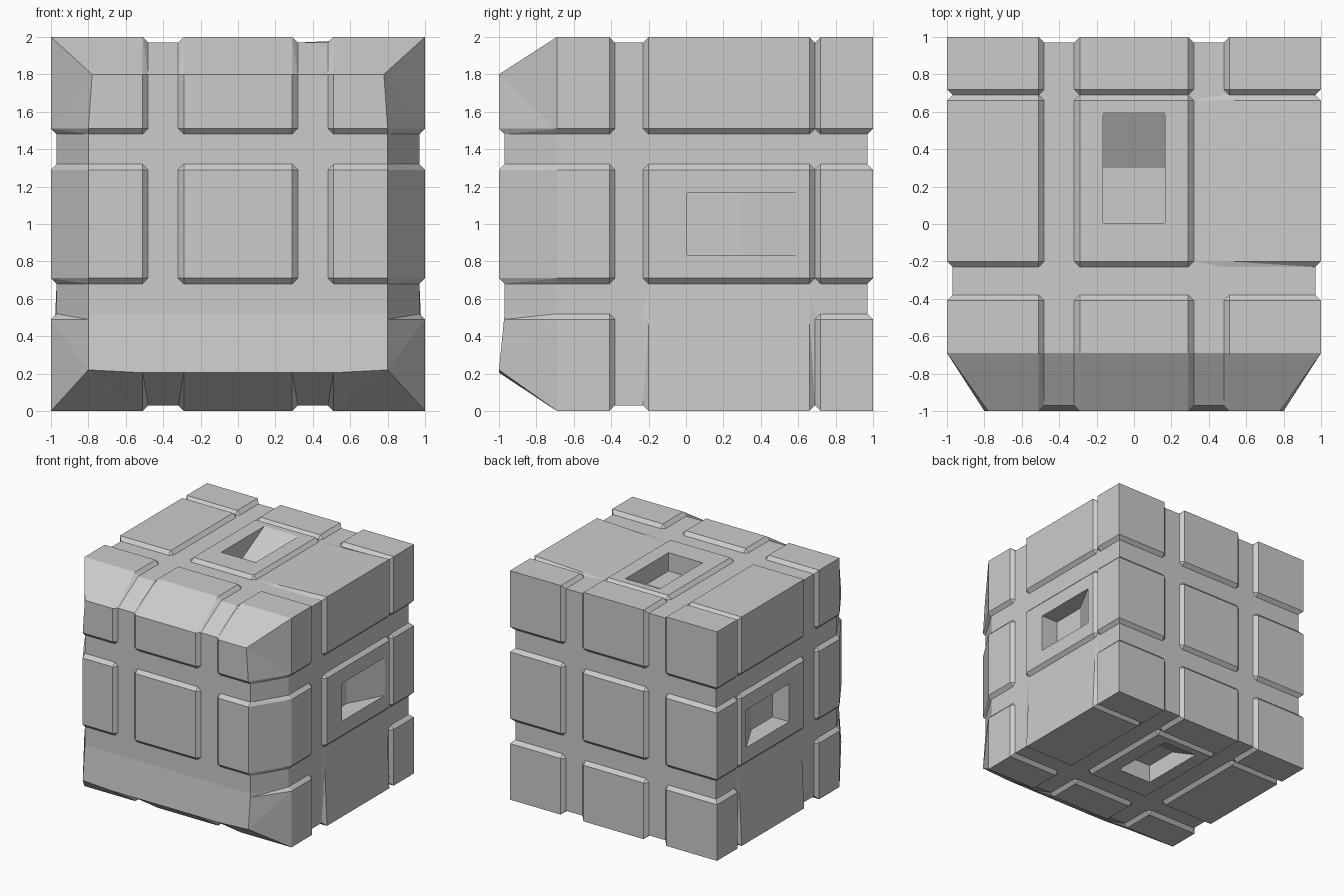
import bpy, bmesh, math
from mathutils import Vector, Matrix

if "Cube" in bpy.data.objects:
    bpy.data.objects.remove(bpy.data.objects["Cube"])

D = 0.03                                   # groove depth
XS = [-1, -.51, -.48, -.32, -.29, .29, .32, .48, .51, 1]
ZS = [-1, -.51, -.48, -.32, -.29, .29, .32, .48, .51, 1]   # measured from mid height
YS = [-1, -.69, -.41, -.38, -.23, -.2, .66, .69, .72, 1]
CUTS = [XS, YS, ZS]
FLOOR = [{2, 3, 6, 7}, {3, 4, 7}, {2, 3, 6, 7}]            # grid lines on groove floors


def place(key):
    """Turn a grid point on the block into its grooved, chamfered position."""
    p = [CUTS[a][key[a]] for a in range(3)]
    x, y, z = p
    depth = D if any(key[a] in FLOOR[a] for a in range(3)) else 0
    mid = key[1] in (5, 6)
    # sloping lower panels on both sides and on the right of the top
    if mid and abs(x) == 1 and key[2] in (1, 2):
        depth = D * (z + 1) / .68
    if mid and z == 1 and key[0] in (7, 8):
        depth = D * (1 - x) / .68
    if y == -1:
        # bottom front panel slopes out to the lower chamfer
        if key[2] == 1:
            depth = D * .9
        elif key[2] == 0:
            depth = 0
        if abs(x) == 1:
            x *= .8 if z < .9 else .78
        if z == 1:
            z = .8
        elif z == -1:
            z = -.78 if abs(x) > .7 else -.795
        return Vector((x, -1 + depth, z + 1))
    for a in range(3):
        if abs(p[a]) == 1:
            p[a] -= math.copysign(depth, p[a])
    return Vector((p[0], p[1], p[2] + 1))


def make_object(name, bm):
    bmesh.ops.recalc_face_normals(bm, faces=bm.faces)
    me = bpy.data.meshes.new(name)
    bm.to_mesh(me)
    bm.free()
    ob = bpy.data.objects.new(name, me)
    bpy.context.collection.objects.link(ob)
    return ob


# Grooved block
bm = bmesh.new()
verts = {}


def vert(key):
    if key not in verts:
        verts[key] = bm.verts.new(place(key))
    return verts[key]


for axis in range(3):
    u, v = [a for a in range(3) if a != axis]
    for side in (0, 9):
        for i in range(9):
            for j in range(9):
                quad = []
                for di, dj in ((0, 0), (1, 0), (1, 1), (0, 1)):
                    k = [0, 0, 0]
                    k[axis], k[u], k[v] = side, i + di, j + dj
                    quad.append(vert(tuple(k)))
                bm.faces.new(quad)
bmesh.ops.recalc_face_normals(bm, faces=bm.faces)
bmesh.ops.triangulate(bm, faces=bm.faces)
block = make_object("grooved_block", bm)

# Wedge pockets in top, bottom, left and right
PROFILE = [(.005, 1.1), (.005, .84), (.3, .84), (.6, 1), (.6, 1.1)]
for n in range(4):
    bm = bmesh.new()
    rot = Matrix.Rotation(n * math.pi / 2, 3, 'Y')
    ends = [[bm.verts.new(rot @ Vector((s * .165, y, h)) + Vector((0, 0, 1)))
             for y, h in PROFILE] for s in (-1, 1)]
    bm.faces.new(ends[0])
    bm.faces.new(ends[1])
    for i in range(5):
        j = (i + 1) % 5
        bm.faces.new((ends[0][i], ends[0][j], ends[1][j], ends[1][i]))
    cutter = make_object("pocket_cutter", bm)
    cutter.hide_render = True
    cutter.hide_viewport = True
    mod = block.modifiers.new("pocket", 'BOOLEAN')
    mod.operation = 'DIFFERENCE'
    mod.solver = 'EXACT'
    mod.object = cutter

# Apply the pockets and clear away the cutters
bpy.context.view_layer.update()
result = bpy.data.meshes.new_from_object(block.evaluated_get(bpy.context.evaluated_depsgraph_get()))
block.modifiers.clear()
block.data = result
for ob in [o for o in bpy.data.objects if o.name.startswith("pocket_cutter")]:
    bpy.data.objects.remove(ob)
